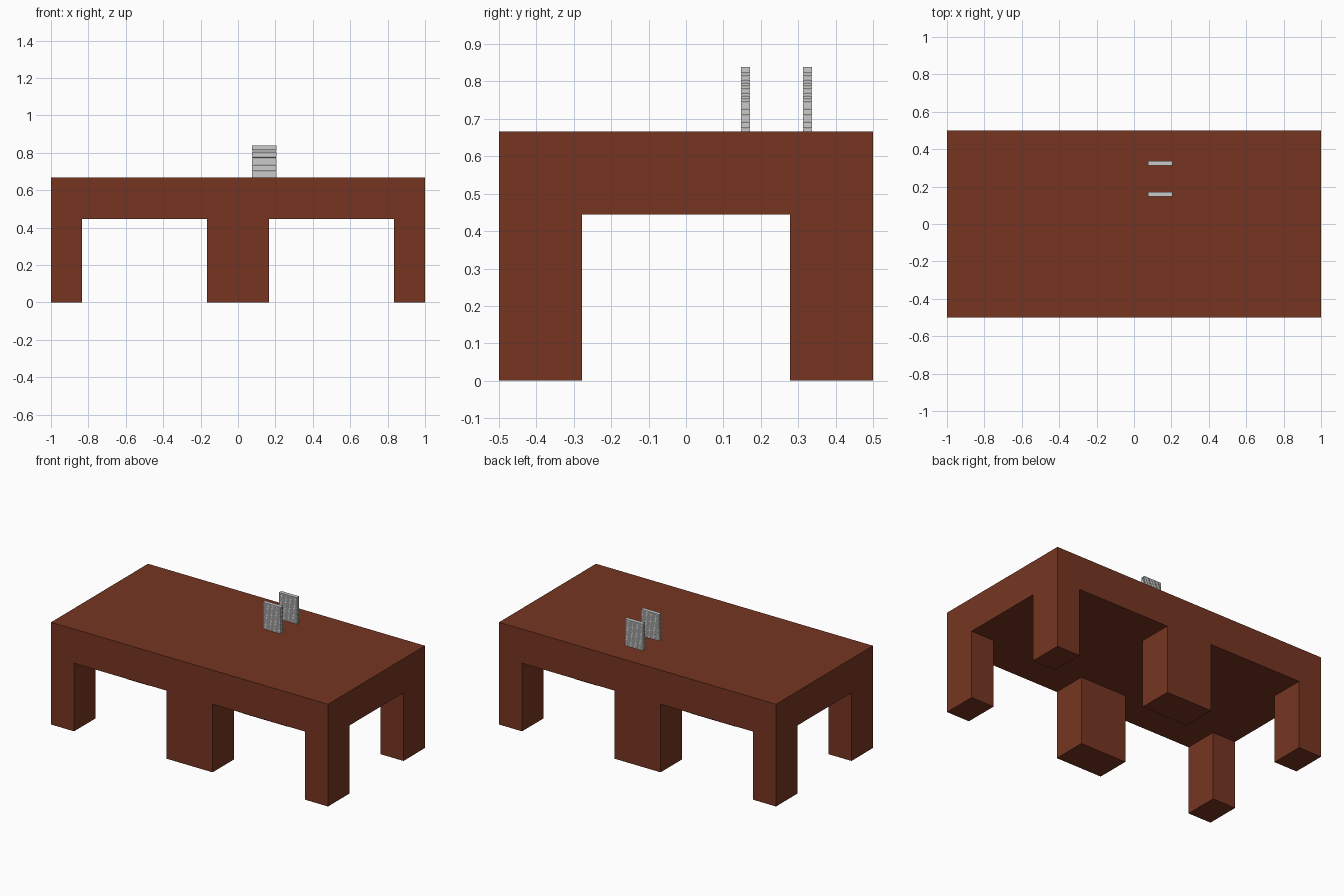
import bpy

if "Cube" in bpy.data.objects:
    bpy.data.objects.remove(bpy.data.objects["Cube"])

brown = bpy.data.materials.new("brown")
brown.diffuse_color = (0.18, 0.036, 0.015, 1)
brown.use_nodes = True
brown.node_tree.nodes["Principled BSDF"].inputs["Base Color"].default_value = brown.diffuse_color


def extruded(name, verts, faces, mat=None):
    me = bpy.data.meshes.new(name)
    me.from_pydata(verts, [], faces)
    ob = bpy.data.objects.new(name, me)
    bpy.context.collection.objects.link(ob)
    if mat:
        me.materials.append(mat)
    return ob


def box(name, x0, x1, y0, y1, z0, z1, mat=None):
    v = [(x, y, z) for x in (x0, x1) for y in (y0, y1) for z in (z0, z1)]
    f = [(0, 1, 3, 2), (4, 6, 7, 5), (0, 4, 5, 1), (2, 3, 7, 6), (0, 2, 6, 4), (1, 5, 7, 3)]
    return extruded(name, v, f, mat)


def table_half(name, x0, mat):
    # one manifold shell: 3x3 cells in plan, corner cells drop down as legs
    xs = [x0, x0 + 0.1667, x0 + 0.8333, x0 + 1]
    ys = [-0.5, -0.2778, 0.2778, 0.5]
    zs = [0, 0.4444, 0.6667]
    verts = [(x, y, z) for x in xs for y in ys for z in zs]
    vid = lambda i, j, k: i * 12 + j * 3 + k
    solid = lambda i, j, k: (0 <= i < 3 and 0 <= j < 3 and 0 <= k < 2
                             and (k == 1 or (i != 1 and j != 1)))
    sides = {(-1, 0, 0): [(0, 0, 0), (0, 0, 1), (0, 1, 1), (0, 1, 0)],
             (1, 0, 0): [(1, 0, 0), (1, 1, 0), (1, 1, 1), (1, 0, 1)],
             (0, -1, 0): [(0, 0, 0), (1, 0, 0), (1, 0, 1), (0, 0, 1)],
             (0, 1, 0): [(0, 1, 0), (0, 1, 1), (1, 1, 1), (1, 1, 0)],
             (0, 0, -1): [(0, 0, 0), (0, 1, 0), (1, 1, 0), (1, 0, 0)],
             (0, 0, 1): [(0, 0, 1), (1, 0, 1), (1, 1, 1), (0, 1, 1)]}
    faces = []
    for i in range(3):
        for j in range(3):
            for k in range(2):
                if solid(i, j, k):
                    for d, quad in sides.items():
                        if not solid(i + d[0], j + d[1], k + d[2]):
                            faces.append([vid(i + a, j + b, k + c) for a, b, c in quad])
    return extruded(name, verts, faces, mat)


# Two identical table halves meeting at the centre seam
table_half("table_left", -1, brown)
table_half("table_right", 0, brown)

# Two upright stacks of thin layers standing on the right half
LAYERS = 20
z0, z1 = 0.6667, 0.84
h = (z1 - z0) / LAYERS
for side, y in (("front", 0.159), ("back", 0.325)):
    slat = box(side + "_stack", 0.076, 0.205, y - 0.012, y + 0.012, z0, z0 + h * 0.9)
    arr = slat.modifiers.new("layers", 'ARRAY')
    arr.count = LAYERS
    arr.use_relative_offset = False
    arr.use_constant_offset = True
    arr.constant_offset_displace = (0, 0, h)
